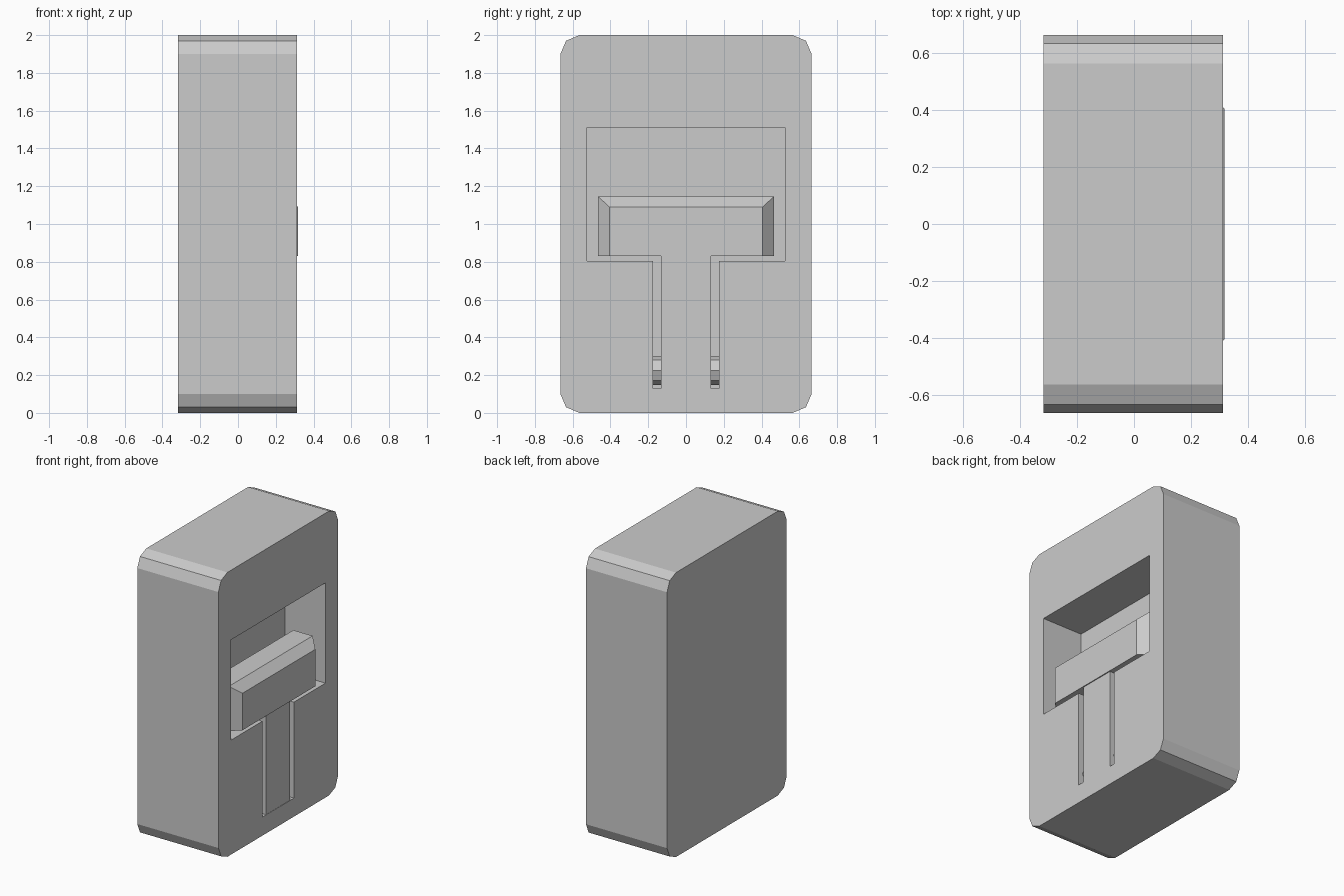
import bpy, bmesh, math

if "Cube" in bpy.data.objects:
    bpy.data.objects.remove(bpy.data.objects["Cube"])

FRONT = 0.313   # x of the body's open face
BACK = -0.318


def prism(name, outline, x0, x1):
    """Extrude a (y, z) outline along x."""
    bm = bmesh.new()
    face = bm.faces.new([bm.verts.new((x0, y, z)) for y, z in outline])
    ext = bmesh.ops.extrude_face_region(bm, geom=[face])
    moved = [v for v in ext["geom"] if isinstance(v, bmesh.types.BMVert)]
    bmesh.ops.translate(bm, verts=moved, vec=(x1 - x0, 0, 0))
    bmesh.ops.recalc_face_normals(bm, faces=bm.faces)
    mesh = bpy.data.meshes.new(name)
    bm.to_mesh(mesh)
    bm.free()
    obj = bpy.data.objects.new(name, mesh)
    bpy.context.collection.objects.link(obj)
    return obj


def mirrored(half):
    """Complete a right-hand half outline across y = 0."""
    return half + [(-y, z) for y, z in reversed(half)]


# Housing with chamfered corners
body = prism("housing", mirrored([
    (0.565, 0), (0.635, 0.03), (0.665, 0.10),
    (0.665, 1.90), (0.635, 1.97), (0.565, 2.0)]), BACK, FRONT)

# T-shaped recess cut into the housing
cutter = prism("recess_cutter", mirrored([
    (0.175, 0.13), (0.175, 0.805), (0.525, 0.805), (0.525, 1.51)]), 0.0, 0.5)
cutter.hide_render = True
mod = body.modifiers.new("recess", "BOOLEAN")
mod.operation = "DIFFERENCE"
mod.solver = "EXACT"
mod.object = cutter
bpy.context.view_layer.objects.active = body
bpy.ops.object.modifier_apply(modifier=mod.name)
bpy.data.objects.remove(cutter, do_unlink=True)

# Lever handle: block whose front face is drawn in on the sides and top
handle = prism("lever_handle", [
    (-0.465, 0.83), (0.465, 0.83), (0.465, 1.145), (-0.465, 1.145)], 0.105, 0.255)
bm = bmesh.new()
bm.from_mesh(handle.data)
front = max(bm.faces, key=lambda f: f.calc_center_median().x)
ext = bmesh.ops.extrude_face_region(bm, geom=[front])
bmesh.ops.delete(bm, geom=[front], context="FACES_ONLY")
for v in [g for g in ext["geom"] if isinstance(g, bmesh.types.BMVert)]:
    v.co.x = 0.318
    v.co.y -= math.copysign(0.06, v.co.y)
    if v.co.z > 1:
        v.co.z -= 0.055
bmesh.ops.recalc_face_normals(bm, faces=bm.faces)
bm.to_mesh(handle.data)
bm.free()

# Lever stem running down the slot
prism("lever_stem", [(-0.132, 0.13), (0.132, 0.13), (0.132, 0.83), (-0.132, 0.83)],
      0.105, FRONT - 0.002)

# Eight-sided pivot pin across the slot
bpy.ops.mesh.primitive_cylinder_add(vertices=8, radius=0.077, depth=0.35,
                                    location=(0.205, 0, 0.225),
                                    rotation=(math.pi / 2, 0, 0))
bpy.context.object.name = "pivot_pin"
